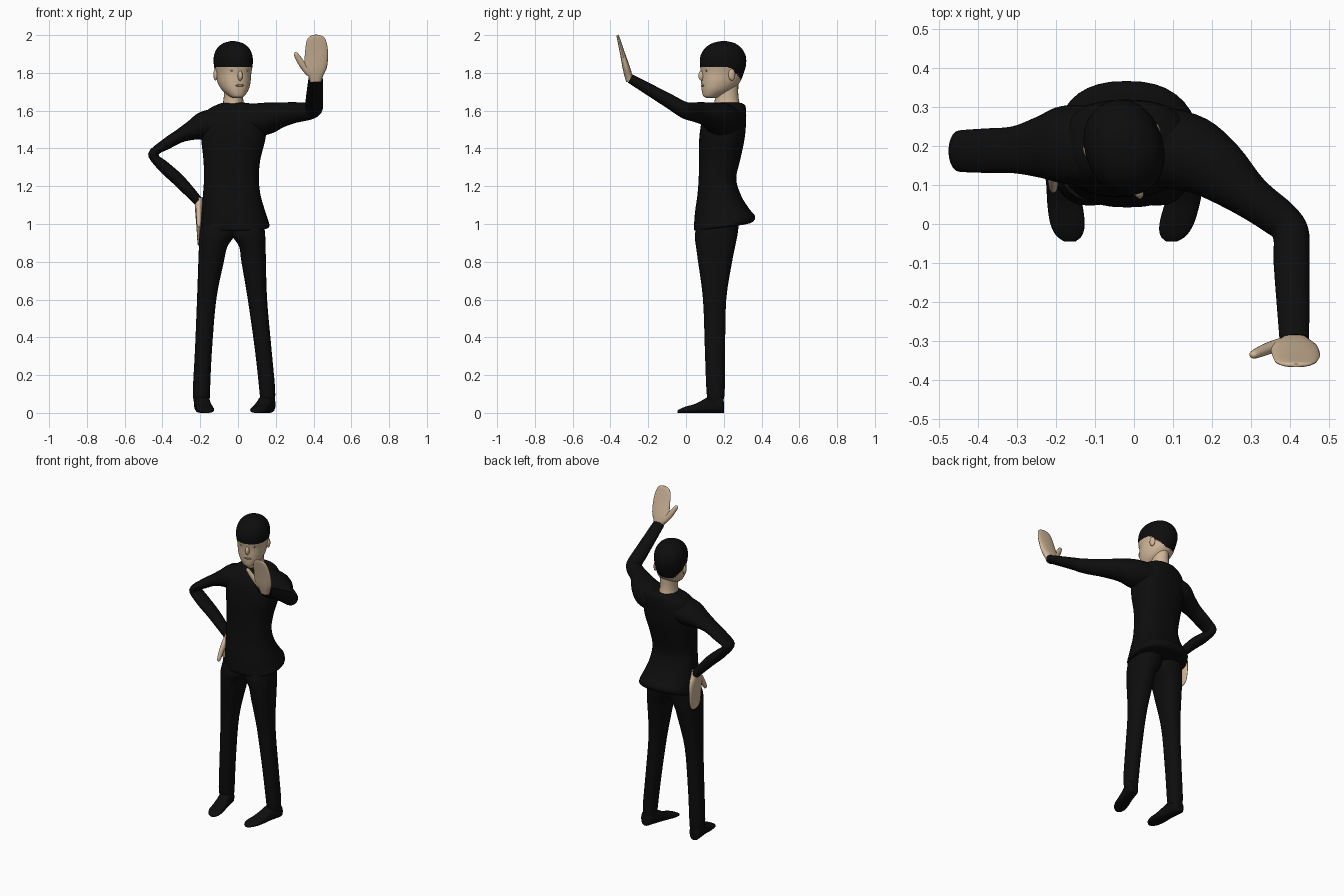
import bpy, math
from mathutils import Vector, Matrix

if "Cube" in bpy.data.objects:
    bpy.data.objects.remove(bpy.data.objects["Cube"])


def material(name, rgb):
    m = bpy.data.materials.new(name)
    m.diffuse_color = (*rgb, 1)
    m.use_nodes = True
    m.node_tree.nodes["Principled BSDF"].inputs["Base Color"].default_value = m.diffuse_color
    return m


BLACK = material("black cloth", (0.004, 0.004, 0.004))
SKIN = material("skin", (0.62, 0.46, 0.31))
LIP = material("lip", (0.42, 0.27, 0.18))
EYE = material("eye grey", (0.22, 0.2, 0.17))


def finish(name, verts, faces, mats, mtx=None):
    me = bpy.data.meshes.new(name)
    me.from_pydata(verts, [], faces)
    for m in mats:
        me.materials.append(m)
    if mtx:
        me.transform(mtx)
    me.update()
    ob = bpy.data.objects.new(name, me)
    bpy.context.collection.objects.link(ob)
    bpy.ops.object.select_all(action='DESELECT')
    ob.select_set(True)
    bpy.context.view_layer.objects.active = ob
    bpy.ops.object.shade_smooth_by_angle(angle=math.radians(50))
    return ob


def loft(name, rings, mat, sub=4, seg=28, power=2.0, mtx=None):
    """Smooth skin through rings given as (centre, u, v)."""
    keys = [[*c, *u, *v] for c, u, v in rings]
    fine = []
    for i in range(len(keys) - 1):
        p = [keys[max(i - 1, 0)], keys[i], keys[i + 1], keys[min(i + 2, len(keys) - 1)]]
        for s in range(sub):
            t = s / sub
            fine.append([0.5 * (2 * b + (c - a) * t + (2 * a - 5 * b + 4 * c - d) * t * t
                         + (3 * b - a - 3 * c + d) * t ** 3) for a, b, c, d in zip(*p)])
    fine.append(keys[-1])
    verts, faces = [], []
    for k in fine:
        c, u, v = Vector(k[:3]), Vector(k[3:6]), Vector(k[6:])
        for j in range(seg):
            a = 2 * math.pi * j / seg
            x, y = math.cos(a), math.sin(a)
            verts.append(c + u * math.copysign(abs(x) ** (2 / power), x)
                         + v * math.copysign(abs(y) ** (2 / power), y))
    n = len(fine)
    for i in range(n - 1):
        for j in range(seg):
            k = (j + 1) % seg
            faces.append((i * seg + j, i * seg + k, (i + 1) * seg + k, (i + 1) * seg + j))
    faces.append(tuple(reversed(range(seg))))
    faces.append(tuple(range((n - 1) * seg, n * seg)))
    ob = finish(name, verts, faces, [mat], mtx)
    # make all normals point outwards
    import bmesh
    bm = bmesh.new()
    bm.from_mesh(ob.data)
    bmesh.ops.recalc_face_normals(bm, faces=bm.faces)
    bm.to_mesh(ob.data)
    bm.free()
    return ob


def level(z, x0, x1, y0, y1, tilt=0):
    """Horizontal ring from its extents."""
    return (((x0 + x1) / 2, (y0 + y1) / 2, z), ((x1 - x0) / 2, 0, 0), (0, (y1 - y0) / 2, tilt))


def tube(name, pts, side, mat, mtx=None):
    """Limb through (x, y, z, radius along side, other radius)."""
    P = [Vector(p[:3]) for p in pts]
    rings = []
    for i, p in enumerate(pts):
        t = Vector()
        if i:
            t += (P[i] - P[i - 1]).normalized()
        if i < len(P) - 1:
            t += (P[i + 1] - P[i]).normalized()
        t.normalize()
        u = Vector(side)
        u = (u - t * u.dot(t)).normalized()
        rings.append((P[i], u * p[3], t.cross(u) * p[4]))
    return loft(name, rings, mat, seg=20, mtx=mtx)


def ball(name, loc, size, mat, mtx):
    rings = []
    for i in range(9):
        a = math.pi * (0.02 + 0.96 * i / 8)
        r = math.sin(a)
        rings.append(((loc[0], loc[1], loc[2] - size[2] * math.cos(a)),
                      (size[0] * r, 0, 0), (0, size[1] * r, 0)))
    return loft(name, rings, mat, sub=1, seg=16, mtx=mtx)


# Jumper with flared hem
loft("jumper", [level(*r) for r in (
    (.98, -.187, .152, .052, .30, .015), (.99, -.20, .167, .043, .352, .02),
    (1.03, -.197, .156, .044, .366, .012), (1.08, -.192, .140, .05, .335),
    (1.15, -.186, .120, .06, .292), (1.24, -.18, .11, .067, .266),
    (1.34, -.183, .118, .069, .287), (1.45, -.195, .145, .07, .31),
    (1.54, -.195, .15, .083, .318), (1.60, -.165, .135, .11, .318),
    (1.632, -.11, .09, .14, .31), (1.643, -.075, .03, .16, .28))], BLACK, seg=36, power=2.4)

# Arm on the hip and raised arm
tube("hip_arm_sleeve", [(-.08, .20, 1.545, .10, .075), (-.18, .203, 1.52, .10, .075),
                        (-.245, .196, 1.495, .078, .052), (-.31, .19, 1.465, .06, .036),
                        (-.38, .188, 1.423, .057, .030), (-.448, .187, 1.37, .053, .028),
                        (-.40, .188, 1.31, .05, .031), (-.31, .192, 1.228, .044, .033),
                        (-.205, .195, 1.115, .034, .025)], (0, 1, 0), BLACK)
tube("raised_arm_sleeve", [(.06, .20, 1.55, .085, .105), (.15, .178, 1.558, .085, .098),
                           (.22, .135, 1.577, .068, .08), (.30, .068, 1.590, .055, .056),
                           (.375, .012, 1.598, .047, .049), (.402, -.025, 1.612, .042, .047),
                           (.404, -.10, 1.657, .037, .046), (.411, -.295, 1.770, .025, .038)],
     (0, 0, 1), BLACK)

# Trousers, one leg per side
DEPTH = ((1.0, .06, .28), (.94, .047, .272), (.88, .053, .26), (.8, .064, .244), (.6, .09, .213),
         (.33, .1, .207), (.12, .108, .205), (.06, .117, .197))
LEGS = {"left": ((-.195, -.01), (-.205, -.018), (-.207, -.056), (-.21, -.075), (-.217, -.115),
                 (-.228, -.138), (-.239, -.148), (-.234, -.15)),
        "right": ((-.04, .138), (-.032, .144), (.006, .146), (.018, .148), (.052, .154),
                  (.09, .178), (.113, .197), (.117, .192))}
for side, xs in LEGS.items():
    loft(side + "_trouser_leg", [level(z, a, b, y0, y1) for (z, y0, y1), (a, b) in zip(DEPTH, xs)],
         BLACK, power=2.3)

# Shoes, lofted heel to toe
for side, ankle, toe in (("left", -.192, -.165), ("right", .154, .098)):
    rings = []
    for y, w, h in ((.20, .024, .06), (.19, .036, .09), (.15, .041, .10), (.10, .041, .075),
                    (.05, .045, .048), (.0, .044, .034), (-.03, .033, .022), (-.045, .014, .012)):
        x = toe + (ankle - toe) * (y + .04) / .2
        rings.append(((x, y, h / 2), (w, 0, 0), (0, 0, h / 2)))
    loft(side + "_shoe", rings, BLACK, seg=20, power=2.6)


# Mitten-like hands: fingers along local z, thumb towards local -x
def hand(name, mtx):
    loft(name, [((cx, 0, z), (w, 0, 0), (0, d, 0)) for z, cx, w, d in (
        (-.02, 0, .030, .020), (.01, 0, .040, .021), (.05, -.002, .060, .02),
        (.10, .003, .062, .016), (.15, .005, .060, .012), (.20, .004, .052, .009),
        (.225, .004, .036, .007), (.234, .004, .012, .004))], SKIN, seg=20, power=2.3, mtx=mtx)
    tube(name + "_thumb", [(-.03, 0, .025, .017, .022), (-.062, 0, .06, .015, .019),
                           (-.088, 0, .10, .013, .016), (-.104, 0, .128, .010, .012),
                           (-.108, 0, .137, .004, .005)], (0, 1, 0), SKIN, mtx)


hand("raised_hand", Matrix.Translation((.411, -.302, 1.775)) @ Matrix.Rotation(math.radians(15), 4, 'X'))
hip = Matrix(((0, 1, 0, -.207), (1, 0, 0, .195), (0, 0, -1, 1.12), (0, 0, 0, 1)))
hand("hip_hand", hip)

# Neck
loft("neck", [level(*r) for r in ((1.61, -.09, .042, .14, .295), (1.64, -.08, .031, .15, .284),
                                  (1.68, -.075, .026, .153, .277), (1.74, -.075, .026, .15, .277))],
     SKIN, seg=24)

# Head, turned a little to the side, with cap-like hair coloured by height
turn = Matrix.Translation((-.025, .195, 0)) @ Matrix.Rotation(math.radians(18), 4, 'Z')
head = loft("head", [level(z, -w, w, f, b) for z, w, f, b in (
    (1.668, .022, -.092, -.04), (1.678, .040, -.107, -.01), (1.71, .068, -.114, .05),
    (1.75, .084, -.116, .09), (1.80, .091, -.117, .112), (1.845, .099, -.123, .124),
    (1.89, .098, -.119, .122), (1.93, .082, -.096, .100), (1.957, .050, -.056, .064),
    (1.968, .012, -.01, .02))], SKIN, sub=7, seg=48, power=2.15, mtx=turn)
head.data.materials.append(BLACK)
back = turn.inverted()
for f in head.data.polygons:
    p = back @ f.center
    if p.z > 1.832 - max(0, min(p.y, .1)) * .85:
        f.material_index = 1

# Face details
ball("nose", (0, -.116, 1.785), (.013, .021, .027), SKIN, turn)
ball("mouth", (0, -.112, 1.733), (.024, .008, .006), LIP, turn)
for s, side in ((-1, "left"), (1, "right")):
    ball(side + "_eye", (s * .036, -.105, 1.812), (.014, .006, .006), EYE, turn)
    ball(side + "_ear", (s * .093, .02, 1.79), (.010, .019, .031), SKIN, turn)
